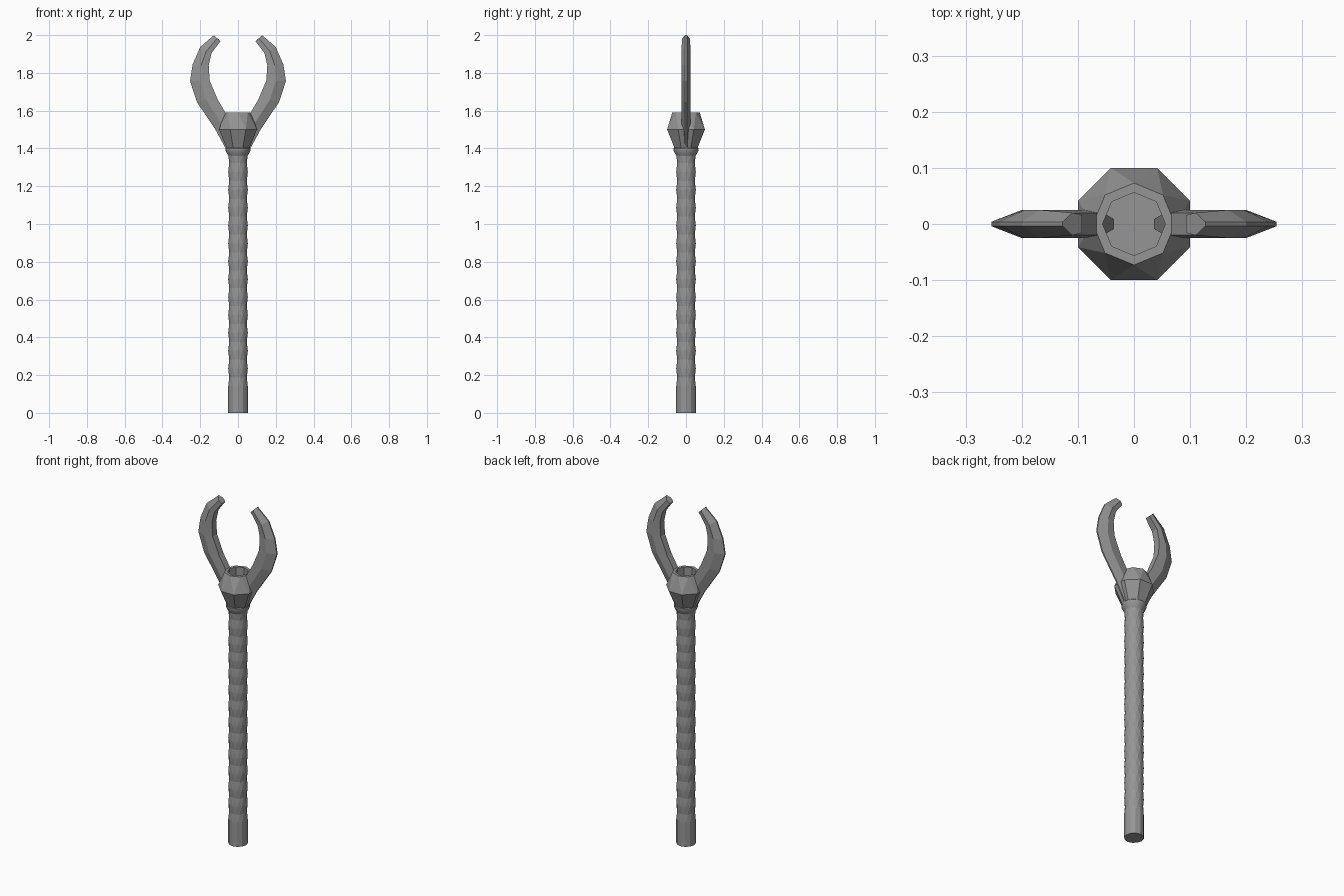
import bpy, bmesh
from math import pi, cos, sin

cube = bpy.data.objects.get("Cube")
if cube:
    bpy.data.objects.remove(cube, do_unlink=True)

grey = bpy.data.materials.new("stone grey")
grey.use_nodes = True
colour = (0.3, 0.3, 0.3, 1)
grey.diffuse_color = colour
grey.node_tree.nodes["Principled BSDF"].inputs["Base Color"].default_value = colour


def finish(name, bm, smooth=None):
    bmesh.ops.recalc_face_normals(bm, faces=bm.faces)
    mesh = bpy.data.meshes.new(name)
    bm.to_mesh(mesh)
    bm.free()
    mesh.materials.append(grey)
    obj = bpy.data.objects.new(name, mesh)
    bpy.context.collection.objects.link(obj)
    if smooth:
        bpy.ops.object.select_all(action='DESELECT')
        bpy.context.view_layer.objects.active = obj
        obj.select_set(True)
        bpy.ops.object.shade_smooth_by_angle(angle=smooth)
    return obj


def ring(bm, r, z, n, turn=0.0):
    """Ring of n vertices; turn is a fraction of one side."""
    return [bm.verts.new((r * cos(2 * pi * (i + turn) / n),
                          r * sin(2 * pi * (i + turn) / n), z)) for i in range(n)]


def join(bm, a, b, twist=0):
    """Quads between equal rings, or triangles when b is half a side ahead (1) or behind (-1)."""
    n = len(a)
    for i in range(n):
        j = (i + 1) % n
        if twist == 0:
            bm.faces.new((a[i], a[j], b[j], b[i]))
        elif twist == 1:
            bm.faces.new((a[i], a[j], b[i]))
            bm.faces.new((a[j], b[j], b[i]))
        else:
            bm.faces.new((a[i], a[j], b[j]))
            bm.faces.new((a[i], b[j], b[i]))


# Shaft: plain foot, then a faceted, wavy grip
bm = bmesh.new()
last = ring(bm, 0.052, 0, 12)
bm.faces.new(last)
foot = ring(bm, 0.052, 0.14, 12)
join(bm, last, foot)
last = foot
steps = 26
for k in range(1, steps + 1):
    odd = k % 2
    nxt = ring(bm, 0.048 if odd else 0.052, 0.14 + 1.23 * k / steps, 12, 0.5 * odd)
    join(bm, last, nxt, 1 if odd else -1)
    last = nxt
bm.faces.new(last)
finish("shaft", bm)

# Collar under the head
bm = bmesh.new()
rings = [ring(bm, r, z, 16) for r, z in
         [(0.048, 1.355), (0.056, 1.37), (0.066, 1.39), (0.066, 1.4), (0.055, 1.415)]]
bm.faces.new(rings[0])
for a, b in zip(rings, rings[1:]):
    join(bm, a, b)
bm.faces.new(rings[-1])
finish("collar", bm, 0.6)

# Eight-sided head with a twisted upper half and a round socket
bm = bmesh.new()
base = ring(bm, 0.065, 1.4, 8, 0.5)
waist = ring(bm, 0.108, 1.5, 8, 0.5)
rim = ring(bm, 0.073, 1.59, 8)
lip = ring(bm, 0.056, 1.59, 8)
floor = ring(bm, 0.056, 1.45, 8)
bm.faces.new(base)
join(bm, base, waist)
join(bm, waist, rim, -1)
join(bm, rim, lip)
join(bm, lip, floor)
bm.faces.new(floor)
finish("head", bm)

# Claws: outer edge, ridge and inner edge as (x, z) stations from root to tip
stations = [
    ((0.06, 1.39), (0.05, 1.41), (0.035, 1.44)),
    ((0.12, 1.5), (0.09, 1.535), (0.055, 1.57)),
    ((0.217, 1.645), (0.17, 1.66), (0.108, 1.66)),
    ((0.254, 1.757), (0.2, 1.757), (0.15, 1.76)),
    ((0.24, 1.845), (0.195, 1.84), (0.155, 1.84)),
    ((0.2, 1.937), (0.168, 1.915), (0.14, 1.905)),
    ((0.127, 2.0), (0.11, 1.983), (0.093, 1.967)),
]
for side, name in ((1, "left_claw"), (-1, "right_claw")):
    bm = bmesh.new()
    loops = []
    for k, (outer, ridge, inner) in enumerate(stations):
        w = 0.4 if k == 0 else 0.8 if k == len(stations) - 1 else 1
        section = [(outer, 0.004), (ridge, 0.025 * w), (inner, 0.02 * w),
                   (inner, -0.02 * w), (ridge, -0.025 * w), (outer, -0.004)]
        loops.append([bm.verts.new((side * p[0], y, p[1])) for p, y in section])
    for a, b in zip(loops, loops[1:]):
        join(bm, a, b)
    bm.faces.new(loops[0])
    bm.faces.new(loops[-1])
    finish(name, bm)
